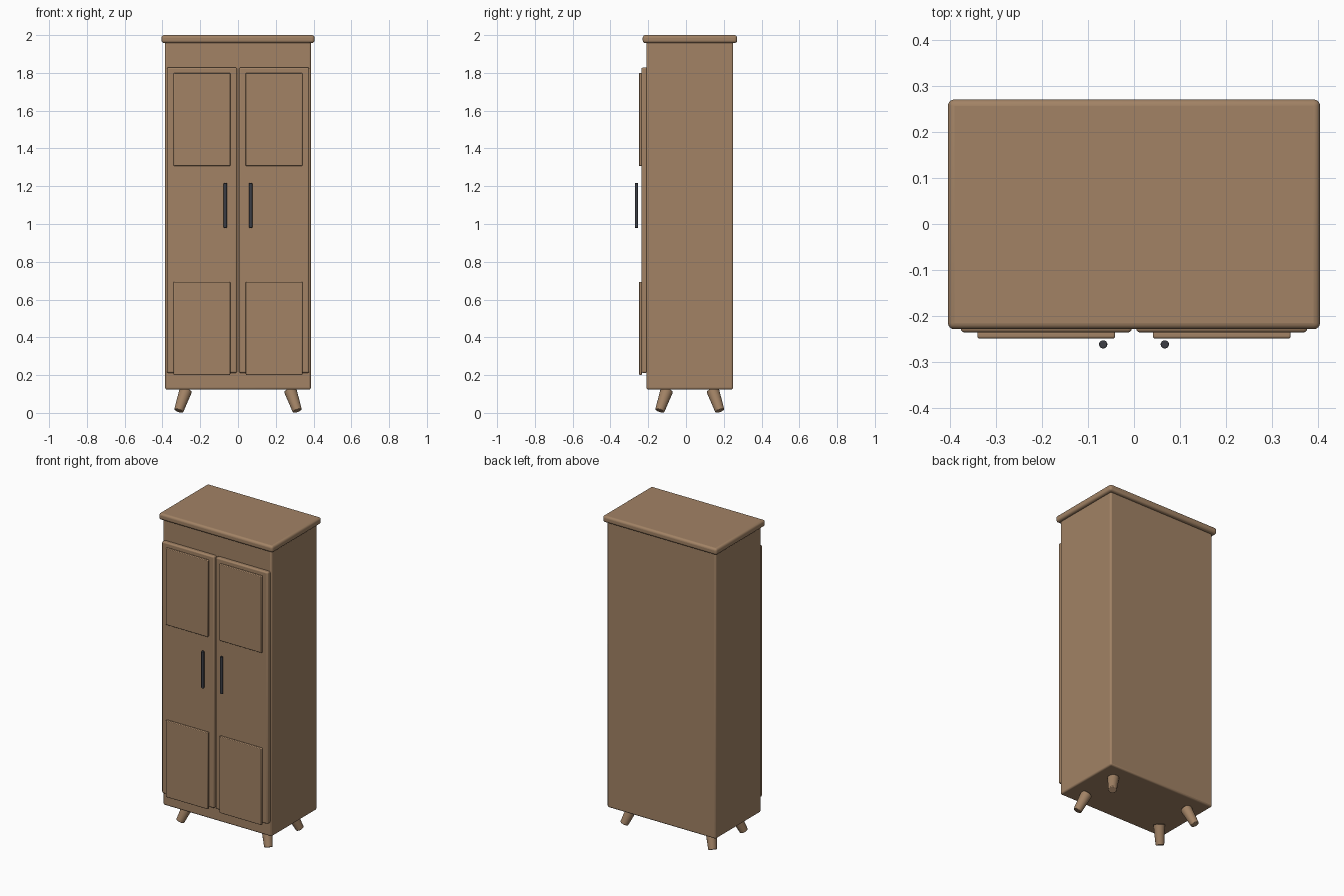
import bpy
import math
from mathutils import Vector

cube = bpy.data.objects.get("Cube")
if cube:
    bpy.data.objects.remove(cube, do_unlink=True)


def make_material(name, color):
    mat = bpy.data.materials.new(name)
    mat.use_nodes = True
    mat.diffuse_color = (*color, 1)
    mat.node_tree.nodes["Principled BSDF"].inputs["Base Color"].default_value = (*color, 1)
    return mat


wood = make_material("warm wood", (0.36, 0.225, 0.13))
metal = make_material("dark metal", (0.045, 0.048, 0.06))


def finish(obj, name, mat, bevel, segments):
    obj.name = name
    obj.data.materials.append(mat)
    mod = obj.modifiers.new("soft edges", "BEVEL")
    mod.width = bevel
    mod.segments = segments
    mod.limit_method = "ANGLE"
    mod.angle_limit = math.radians(40)
    bpy.ops.object.shade_smooth_by_angle(angle=math.radians(40))
    return obj


def box(name, x, y, z, bevel, segments=3):
    """Box from (low, high) ranges on each axis."""
    bpy.ops.mesh.primitive_cube_add(size=1)
    obj = bpy.context.object
    spans = (x, y, z)
    for v in obj.data.vertices:
        v.co = [(lo + hi) / 2 + c * (hi - lo) for c, (lo, hi) in zip(v.co, spans)]
    return finish(obj, name, wood, bevel, segments)


def rod(name, start, end, r_start, r_end, mat, bevel):
    """Tapered round rod between two points."""
    a, b = Vector(start), Vector(end)
    bpy.ops.mesh.primitive_cone_add(vertices=24, radius1=r_start, radius2=r_end,
                                    depth=(b - a).length, location=(a + b) / 2)
    obj = bpy.context.object
    obj.rotation_euler = (b - a).to_track_quat("Z", "Y").to_euler()
    return finish(obj, name, mat, bevel, 2)


# Carcass and overhanging top
box("cabinet_body", (-0.386, 0.386), (-0.21, 0.25), (0.124, 1.965), 0.01)
box("top_slab", (-0.405, 0.405), (-0.229, 0.271), (1.958, 2.0), 0.014, 4)

for side, s in (("left", 1), ("right", -1)):
    def span(lo, hi):
        return tuple(sorted((s * lo, s * hi)))

    # Door with two raised panels and a bar handle
    box(side + "_door", span(0.005, 0.377), (-0.236, -0.205), (0.212, 1.828), 0.008)
    for level, z in (("upper", (1.307, 1.8)), ("lower", (0.201, 0.694))):
        box(f"{side}_{level}_panel", span(0.041, 0.341), (-0.249, -0.234), z, 0.004, 2)
    rod(side + "_handle", (s * 0.067, -0.262, 0.98), (s * 0.067, -0.262, 1.216),
        0.009, 0.009, metal, 0.002)

    # Splayed tapered legs, front and back
    for end, e in (("front", -1), ("back", 1)):
        rod(f"{side}_{end}_leg", (s * 0.276, 0.02 + e * 0.121, 0.121),
            (s * 0.314, 0.02 + e * 0.159, 0.011), 0.034, 0.025, wood, 0.004)
